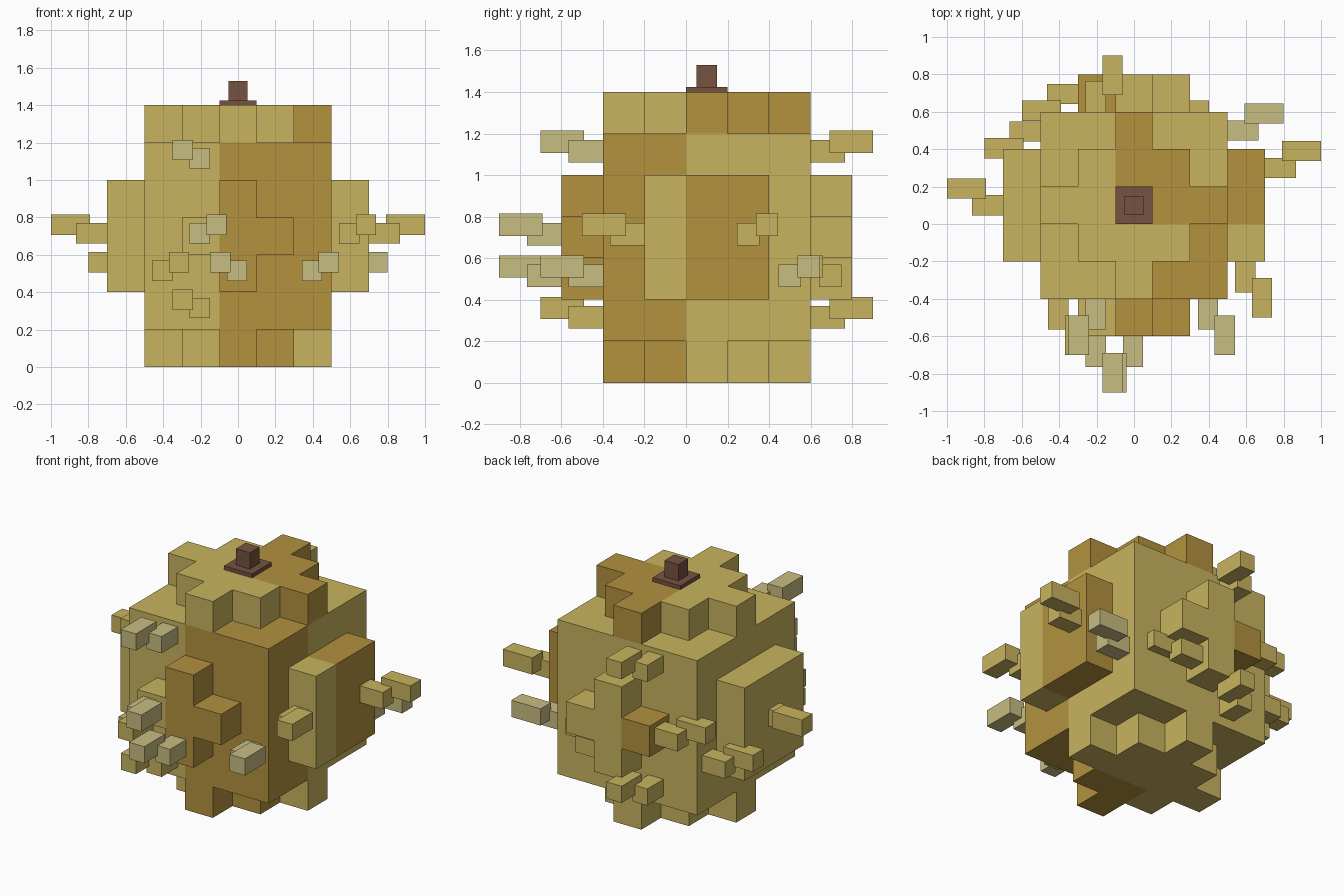
import bpy, bmesh
from mathutils import Vector

if "Cube" in bpy.data.objects:
    bpy.data.objects.remove(bpy.data.objects["Cube"])


def material(name, rgb):
    def lin(c):
        c /= 255
        return c / 12.92 if c <= 0.04045 else ((c + 0.055) / 1.055) ** 2.4
    m = bpy.data.materials.new(name)
    m.diffuse_color = (*[lin(c) for c in rgb], 1)
    m.use_nodes = True
    m.node_tree.nodes["Principled BSDF"].inputs["Base Color"].default_value = m.diffuse_color
    return m


STRAW = material("straw_yellow", (200, 180, 95))
OCHRE = material("dark_ochre", (179, 146, 63))
TAN = material("pale_tan", (200, 189, 130))
BROWN = material("stem_brown", (118, 82, 64))

CELL = 0.2
CENTRE = Vector((0, 0.1, 0.7))
DIRS = [(1, 0, 0), (-1, 0, 0), (0, 1, 0), (0, -1, 0), (0, 0, 1), (0, 0, -1)]


def finish(bm, name, mats):
    mesh = bpy.data.meshes.new(name)
    bm.to_mesh(mesh)
    bm.free()
    for m in mats:
        mesh.materials.append(m)
    ob = bpy.data.objects.new(name, mesh)
    bpy.context.collection.objects.link(ob)
    return ob


def add_box(bm, lo, hi):
    verts = bmesh.ops.create_cube(bm, size=1)["verts"]
    for v in verts:
        v.co = Vector([lo[a] if v.co[a] < 0 else hi[a] for a in range(3)])


def block_part(name, cells, is_dark):
    """Closed shell around a set of grid cells, coloured cell by cell."""
    cells = set(cells)
    bm = bmesh.new()
    for c in cells:
        for d in DIRS:
            if tuple(c[a] + d[a] for a in range(3)) in cells:
                continue
            n = Vector(d)
            u = Vector((d[1], d[2], d[0]))
            w = n.cross(u)
            mid = CENTRE + Vector(c) * CELL + n * CELL / 2
            f = bm.faces.new([bm.verts.new(mid + (u * s + w * t) * CELL / 2)
                              for s, t in ((-1, -1), (1, -1), (1, 1), (-1, 1))])
            f.material_index = 1 if is_dark(*c) else 0
    bmesh.ops.remove_doubles(bm, verts=bm.verts, dist=0.001)
    bmesh.ops.recalc_face_normals(bm, faces=bm.faces)
    bmesh.ops.dissolve_limit(bm, angle_limit=0.01, verts=bm.verts,
                             edges=bm.edges, delimit={'MATERIAL'})
    return finish(bm, name, [STRAW, OCHRE])


R2, R1 = range(-2, 3), range(-1, 2)

# Body cube with one dark front corner
block_part("body", [(i, j, k) for i in R2 for j in R2 for k in R2],
           lambda i, j, k: i >= 0 and j < 0)

# Stepped diamond caps on top and bottom
diamond = [(i, j) for i in R2 for j in R2 if abs(i) + abs(j) <= 2]
block_part("top_cap", [(i, j, 3) for i, j in diamond],
           lambda i, j, k: i >= 0 and j >= 0)
block_part("bottom_cap", [(i, j, -3) for i, j in diamond],
           lambda i, j, k: i >= 0 and j < 0)

# Square slabs on left and right
block_part("right_slab", [(3, j, k) for j in R1 for k in R1],
           lambda i, j, k: j >= 0)
block_part("left_slab", [(-3, j, k) for j in R1 for k in R1],
           lambda i, j, k: False)

# Plus-shaped slabs on front and back
plus = [(i, k) for i in R1 for k in R1 if abs(i) + abs(k) <= 1]
block_part("front_plus", [(i, -3, k) for i, k in plus],
           lambda i, j, k: i >= 0)
block_part("back_plus", [(i, 3, k) for i, k in plus],
           lambda i, j, k: i == -1)

# Stem
bm = bmesh.new()
add_box(bm, (-0.1, 0, 1.4), (0.1, 0.2, 1.425))
finish(bm, "stem_base", [BROWN])
bm = bmesh.new()
add_box(bm, (-0.05, 0.05, 1.425), (0.05, 0.15, 1.53))
finish(bm, "stem_post", [BROWN])


def spike(name, axis, sign, base, across, row, side, mat):
    """Two stepped bars growing outward from a wall, bending sideways and up."""
    bm = bmesh.new()
    h = 0.054
    for start, end, shift, lift in ((0, 0.165, 0, 0), (0.09, 0.30, 0.09, 0.045)):
        mid = [0, 0, CENTRE.z + row * CELL + 0.015 + lift]
        mid[1 - axis] = across + side * shift
        lo, hi = [m - h for m in mid], [m + h for m in mid]
        lo[axis], hi[axis] = sorted((base + sign * start, base + sign * end))
        add_box(bm, lo, hi)
    finish(bm, name, [mat])


# Spikes: axis, direction, wall position, sideways centre, row, bend, colour
SPIKES = {
    "front_spike_upper": (1, -1, -0.4, -0.205, 2, -1, TAN),
    "front_spike_arm": (1, -1, -0.6, -0.205, 0, 1, TAN),
    "front_spike_middle": (1, -1, -0.6, -0.005, -1, -1, TAN),
    "front_spike_left": (1, -1, -0.4, -0.405, -1, 1, STRAW),
    "front_spike_lower": (1, -1, -0.4, -0.205, -2, -1, STRAW),
    "front_spike_right": (1, -1, -0.4, 0.395, -1, 1, TAN),
    "right_slab_front_spike": (1, -1, -0.2, 0.595, 0, 1, STRAW),
    "right_slab_spike": (0, 1, 0.7, 0.3, 0, 1, STRAW),
    "right_rear_spike": (0, 1, 0.5, 0.5, -1, 1, TAN),
    "left_slab_spike": (0, -1, -0.7, 0.1, 0, 1, STRAW),
    "left_rear_spike": (0, -1, -0.5, 0.495, -1, -1, STRAW),
    "back_spike_upper": (1, 1, 0.6, -0.205, 2, 1, STRAW),
    "back_spike_lower": (1, 1, 0.6, -0.205, -2, 1, STRAW),
    "back_arm_spike": (0, -1, -0.3, 0.695, 0, -1, STRAW),
    "back_column_spike": (0, 1, 0.1, 0.695, -1, -1, STRAW),
}
for name, args in SPIKES.items():
    spike(name, *args)
